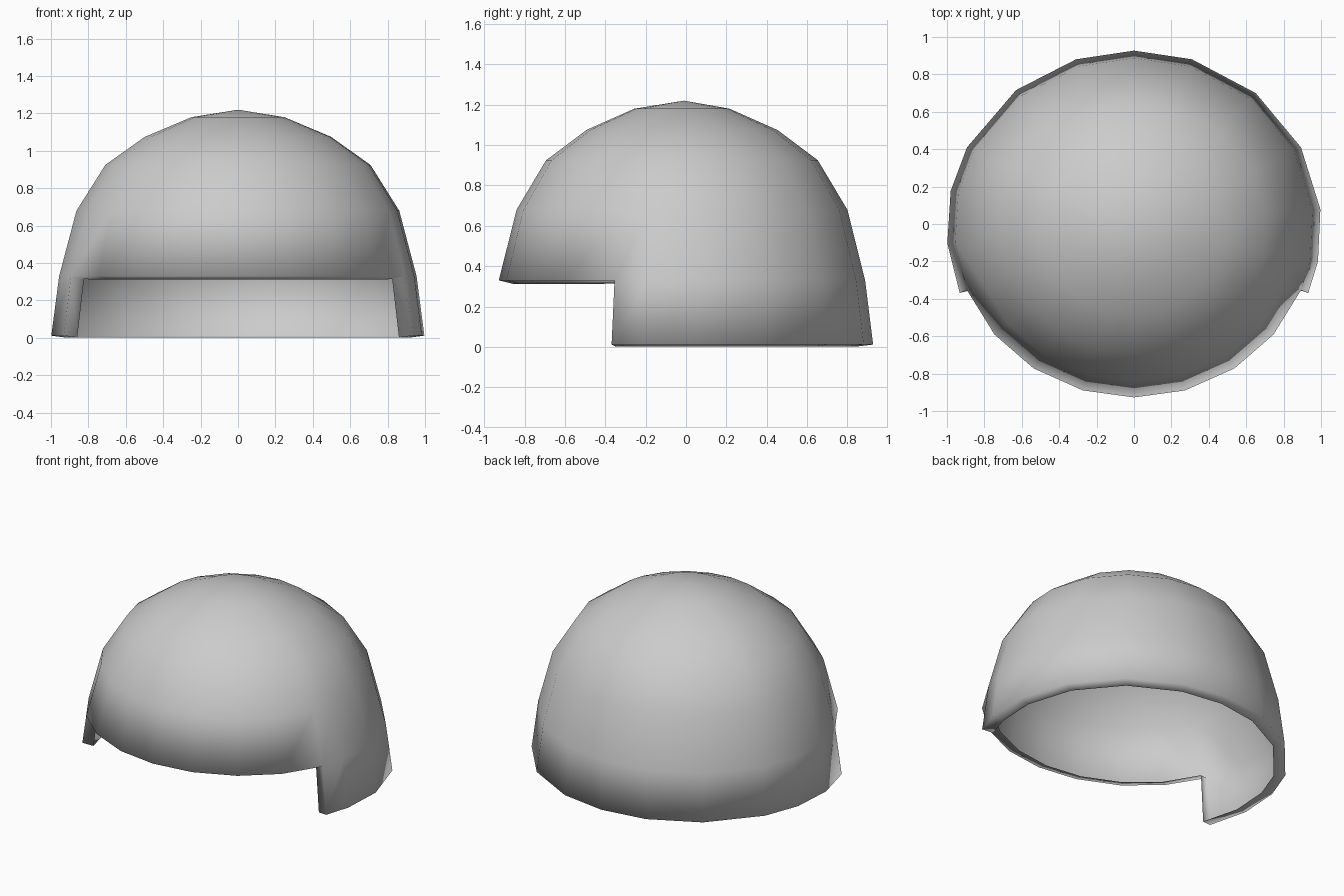
import bpy, bmesh
from math import sin, cos, radians

cube = bpy.data.objects.get("Cube")
if cube:
    bpy.data.objects.remove(cube)

# Plain grey shell colour
grey = bpy.data.materials.new("shell_grey")
grey.use_nodes = True
colour = (0.6, 0.6, 0.6, 1)
grey.diffuse_color = colour
grey.node_tree.nodes["Principled BSDF"].inputs["Base Color"].default_value = colour

# Dome profile as (radius, height), and column angles measured from the front
PROFILE = [(1.002, 0.012), (0.96, 0.33), (0.867, 0.68), (0.712, 0.925),
           (0.5, 1.075), (0.25, 1.18)]
CUT = 68.4          # half-angle of the face opening
LEFT = [0, 16.5, 34, 51, CUT, 79, 96, 117, 139.5, 162, 180]
RIGHT = [198, 219, 243, 258, 275, 360 - CUT, 309, 326, 343.5]
DEPTH, SHIFT = 0.945, -0.02
angles = LEFT + RIGHT
count = len(angles)

bm = bmesh.new()
rings = [[bm.verts.new((r * sin(radians(a)), SHIFT - DEPTH * r * cos(radians(a)), z))
          for a in angles] for r, z in PROFILE]
crown = bm.verts.new((0, SHIFT / 2, 1.22))

# Rings of faces, leaving the face opening out of the lowest ring
for level, (low, high) in enumerate(zip(rings, rings[1:])):
    for i in range(count):
        j = (i + 1) % count
        middle = (angles[i] + (angles[j] or 360)) / 2
        if level == 0 and min(middle, 360 - middle) < CUT:
            continue
        bm.faces.new((low[i], low[j], high[j], high[i]))
for i in range(count):
    bm.faces.new((rings[-1][i], rings[-1][(i + 1) % count], crown))

# Drop the unused points of the opening
bmesh.ops.delete(bm, geom=[v for v in bm.verts if not v.link_faces], context='VERTS')
bmesh.ops.recalc_face_normals(bm, faces=bm.faces)
for face in bm.faces:
    face.smooth = True

mesh = bpy.data.meshes.new("helmet_shell")
bm.to_mesh(mesh)
bm.free()
mesh.materials.append(grey)
shell = bpy.data.objects.new("helmet_shell", mesh)
bpy.context.collection.objects.link(shell)

# Turned-in lip around the open edge
lip = shell.modifiers.new("lip", 'SOLIDIFY')
lip.thickness = 0.075
lip.offset = -1
lip.use_rim_only = True
